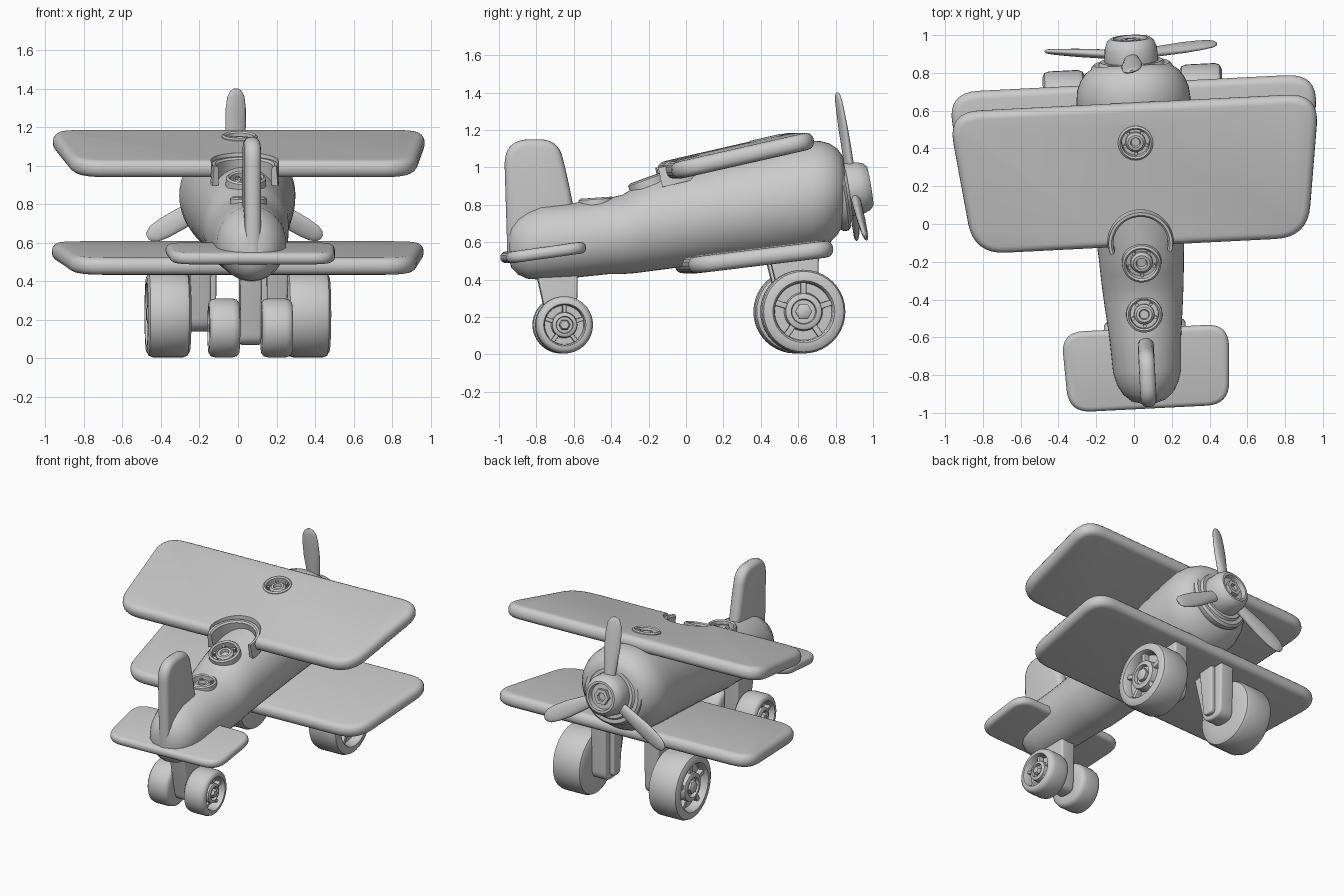
import bpy, bmesh, math
from mathutils import Matrix, Vector

if "Cube" in bpy.data.objects:
    bpy.data.objects.remove(bpy.data.objects["Cube"])

# The whole aeroplane sits slightly yawed on its base
BASE = Matrix.Translation((0.03, 0, 0)) @ Matrix.Rotation(math.radians(2.9), 4, 'Z')
PITCH = math.radians(9.4)
UPRIGHT = Matrix(((0, 0, 1, 0), (1, 0, 0, 0), (0, 1, 0, 0), (0, 0, 0, 1)))  # plan -> side outline

grey = bpy.data.materials.new("light grey")
grey.diffuse_color = (0.6, 0.6, 0.6, 1)
grey.use_nodes = True
grey.node_tree.nodes["Principled BSDF"].inputs["Base Color"].default_value = grey.diffuse_color


def place(y, z, pitch=0.0, x=0.0):
    return Matrix.Translation((x, y, z)) @ Matrix.Rotation(pitch, 4, 'X')


def finish(name, bm, mat, angle=40):
    bmesh.ops.remove_doubles(bm, verts=bm.verts, dist=1e-5)
    bmesh.ops.recalc_face_normals(bm, faces=bm.faces)
    bm.transform(BASE @ mat)
    me = bpy.data.meshes.new(name)
    bm.to_mesh(me)
    bm.free()
    me.materials.append(grey)
    me.shade_smooth()
    me.set_sharp_from_angle(angle=math.radians(angle))
    ob = bpy.data.objects.new(name, me)
    bpy.context.collection.objects.link(ob)
    return ob


def skin(name, rings, mat, angle=40):
    """Closed skin over a list of point rings."""
    bm = bmesh.new()
    rows = [[bm.verts.new(p) for p in ring] for ring in rings]
    n = len(rows[0])
    for a, b in zip(rows, rows[1:]):
        for i in range(n):
            j = (i + 1) % n
            bm.faces.new((a[i], a[j], b[j], b[i]))
    bm.faces.new(rows[0])
    bm.faces.new(rows[-1])
    return finish(name, bm, mat, angle)


def loft(name, stations, mat=Matrix(), n=48):
    """Elliptical sections along y: (y, z, half width, half height)."""
    turn = [2 * math.pi * i / n for i in range(n)]
    return skin(name, [[(w * math.cos(t), y, z + h * math.sin(t)) for t in turn]
                       for y, z, w, h in stations], mat, 50)


def lathe(name, profile, mat, n=40):
    """Turned part about y from (radius, y) points."""
    turn = [2 * math.pi * i / n for i in range(n)]
    return skin(name, [[(r * math.cos(t), y, r * math.sin(t)) for t in turn]
                       for r, y in profile], mat)


def plate(name, corners, thick, bevel, mat):
    """Slab from (a, b, rounding) corners, with softened rims."""
    pts = []
    for i, (a, b, d) in enumerate(corners):
        p = Vector((a, b))
        if d == 0:
            pts.append(p)
            continue
        to_prev = Vector(corners[i - 1][:2]) - p
        to_next = Vector(corners[(i + 1) % len(corners)][:2]) - p
        d = min(d, to_prev.length * .48, to_next.length * .48)
        s, e = p + to_prev.normalized() * d, p + to_next.normalized() * d
        for k in range(9):
            t = k / 8
            pts.append(s * (1 - t) ** 2 + p * (2 * t * (1 - t)) + e * t * t)
    bm = bmesh.new()
    face = bm.faces.new([bm.verts.new((p.x, p.y, -thick / 2)) for p in pts])
    out = bmesh.ops.extrude_face_region(bm, geom=[face])
    bmesh.ops.translate(bm, vec=(0, 0, thick),
                        verts=[v for v in out['geom'] if isinstance(v, bmesh.types.BMVert)])
    rims = [e for e in bm.edges if abs(e.verts[0].co.z - e.verts[1].co.z) < 1e-6]
    bmesh.ops.bevel(bm, geom=rims, offset=bevel, segments=4, profile=0.5, affect='EDGES')
    return finish(name, bm, mat)


def wing(name, front, rear, length, thick, rounding, bevel, y, z, pitch):
    h = length / 2
    return plate(name, [(-front, h, rounding), (front, h, rounding),
                        (rear, -h, rounding), (-rear, -h, rounding)],
                 thick, bevel, place(y, z, math.radians(pitch)))


def cut(target, radius, depth, mat):
    cutter = lathe("cutter", [(radius, -depth), (radius, depth)], mat)
    mod = target.modifiers.new("hole", 'BOOLEAN')
    mod.object, mod.operation, mod.solver = cutter, 'DIFFERENCE', 'EXACT'
    bpy.context.view_layer.objects.active = target
    bpy.ops.object.modifier_apply(modifier=mod.name)
    bpy.data.objects.remove(cutter)
    target.data.set_sharp_from_angle(angle=math.radians(40))


def screw(mat, r, name):
    """Round lip with a domed screw head inside, facing +y of mat."""
    lathe(name + "_lip", [(r * 0.8, -0.03), (r * 0.82, 0.008), (r * 0.92, 0.016),
                          (r * 1.03, 0.008), (r * 1.05, -0.03)], mat)
    lathe(name + "_head", [(r * 0.6, -0.05), (r * 0.58, -0.012), (r * 0.45, 0),
                           (r * 0.3, 0), (r * 0.25, -0.02)], mat, 20)
    for k in range(5):
        spin = Matrix.Rotation(k * math.tau / 5, 4, 'Y')
        lathe(name + "_lug", [(r * 0.11, -0.05), (r * 0.1, -0.005)],
              mat @ spin @ Matrix.Translation((0, 0, r * 0.68)), 8)


# Fuselage with a rounded tail and a bluff nose
fuselage = loft("fuselage", [
    (-.95, .575, .04, .06), (-.935, .575, .09, .11), (-.9, .578, .13, .15),
    (-.85, .583, .16, .178),
    (-.78, .595, .18, .195), (-.6, .61, .19, .2), (-.42, .632, .208, .203), (-.34, .642, .215, .212),
    (-.27, .665, .22, .23), (-.18, .69, .225, .243), (0, .725, .24, .255), (.3, .78, .27, .275),
    (.55, .825, .295, .295), (.66, .845, .302, .298), (.72, .853, .295, .288),
    (.77, .862, .275, .265), (.81, .87, .245, .23), (.84, .875, .2, .185)])

# Wings and tail surfaces
upper = wing("upper_wing", .985, .885, .775, .092, .17, .04, .264, 1.063, 12.8)
wing("lower_wing", .985, .885, .775, .09, .17, .04, .362, .521, 7)
wing("tailplane", .445, .425, .43, .062, .12, .028, -.765, .545, 8)
plate("tail_fin", [(-.955, .5, 0), (-.975, 1.15, .14), (-.685, 1.15, .14), (-.635, .95, .08),
                   (-.585, .7, 0)], .085, .038, UPRIGHT)

# Cockpit notch and screw sockets; mat turns +y to face upwards
UP = Matrix.Rotation(math.radians(90), 4, 'X')
cut(upper, .175, .4, place(-.1, 1.0) @ UP)
for name, target, y, z, tilt, r in (("wing_screw", upper, .43, 1.145, 12.8, .09),
                                    ("cockpit_screw", fuselage, -.21, .928, 20, .1),
                                    ("back_screw", fuselage, -.48, .822, 4, .092)):
    at = place(y, z, math.radians(tilt)) @ UP
    cut(target, r * .85, .045, at)
    screw(at, r, name)
# Half-round cockpit coaming lining the notch
skin("cockpit_coaming", [[(r * math.cos(t), r * math.sin(t), z) for r, z in
                          ((.145, -.08), (.145, .015), (.155, .025), (.17, .025), (.178, -.08))]
                         for t in [math.pi * (i / 24 * 1.2 - .1) for i in range(25)]],
     place(-.1, .985, math.radians(13)))

# Engine collar, hub and three propeller blades
hub = place(.895, .885, PITCH)
lathe("engine_collar", [(.19, -.12), (.215, -.085), (.215, -.06), (.2, -.045), (.175, -.045),
                        (.165, -.03), (.12, -.03)], hub)
lathe("propeller_hub", [(.135, -.06), (.143, -.03), (.138, .04), (.125, .075), (.105, .092),
                        (.09, .092), (.085, .06)], hub)
lathe("hub_nut", [(.055, .05), (.055, .085), (.03, .085), (.028, .065)], hub, 6)
for k in range(3):
    loft("propeller_blade", [(.09, 0, .035, .024), (.2, 0, .045, .024), (.32, 0, .055, .022),
                             (.42, 0, .054, .018), (.48, 0, .046, .015), (.51, 0, .03, .011),
                             (.522, 0, .012, .005)],
         hub @ Matrix.Rotation(k * math.tau / 3, 4, 'Y') @ UP
         @ Matrix.Rotation(math.radians(12), 4, 'Y'), 24)


# Wheels: dished on the outer side with a hub bolt and spokes
def wheel(name, x, y, r, width):
    s = 1 if x > 0 else -1
    mat = place(y, r + .005, 0, x) @ Matrix.Rotation(-s * math.pi / 2, 4, 'Z')
    h = width / 2
    lathe(name, [(r * .5, -h), (r * .86, -h), (r * .96, -h + .012), (r, -h + .035), (r, h - .035),
                 (r * .96, h - .012), (r * .86, h), (r * .74, h), (r * .7, h - .012),
                 (r * .68, h - .06), (r * .46, h - .06), (r * .43, h - .015), (r * .36, h - .008),
                 (r * .3, h - .008), (r * .28, h - .03)], mat)
    lathe(name + "_bolt", [(r * .2, 0), (r * .2, h - .008), (r * .15, h)], mat, 6)
    for k in range(5):
        spin = Matrix.Rotation(k * math.tau / 5, 4, 'Y')
        plate(name + "_spoke", [(-r * .07, r * .4, 0), (r * .07, r * .4, 0),
                                (r * .07, r * .72, 0), (-r * .07, r * .72, 0)], .04, .005,
              mat @ spin @ Matrix.Translation((0, h - .045, 0)) @ UP)


for s in (-1, 1):
    wheel("main_wheel", s * .363, .607, .224, .225)
    wheel("tail_wheel", s * .137, -.66, .153, .158)
    # Main leg plates beside each wheel, with a raised rib facing inward
    plate("main_leg", [(.43, .54, 0), (.7, .56, 0), (.69, .14, .07), (.53, .14, .07)],
          .11, .015, Matrix.Translation((s * .2, 0, 0)) @ UPRIGHT)
    plate("main_leg_rib", [(.52, .54, 0), (.64, .54, 0), (.64, .17, .03), (.56, .17, .03)],
          .04, .01, Matrix.Translation((s * .135, 0, 0)) @ UPRIGHT)
    lathe("main_axle", [(.06, -.1), (.06, .1)],
          place(.607, .229, 0, s * .27) @ Matrix.Rotation(math.pi / 2, 4, 'Z'), 24)

# Tail leg and axle
plate("tail_leg", [(-.81, .47, 0), (-.58, .47, 0), (-.59, .07, .055), (-.72, .07, .055)],
      .11, .015, UPRIGHT)
lathe("tail_axle", [(.045, -.13), (.045, .13)],
      place(-.66, .158) @ Matrix.Rotation(math.pi / 2, 4, 'Z'), 24)
